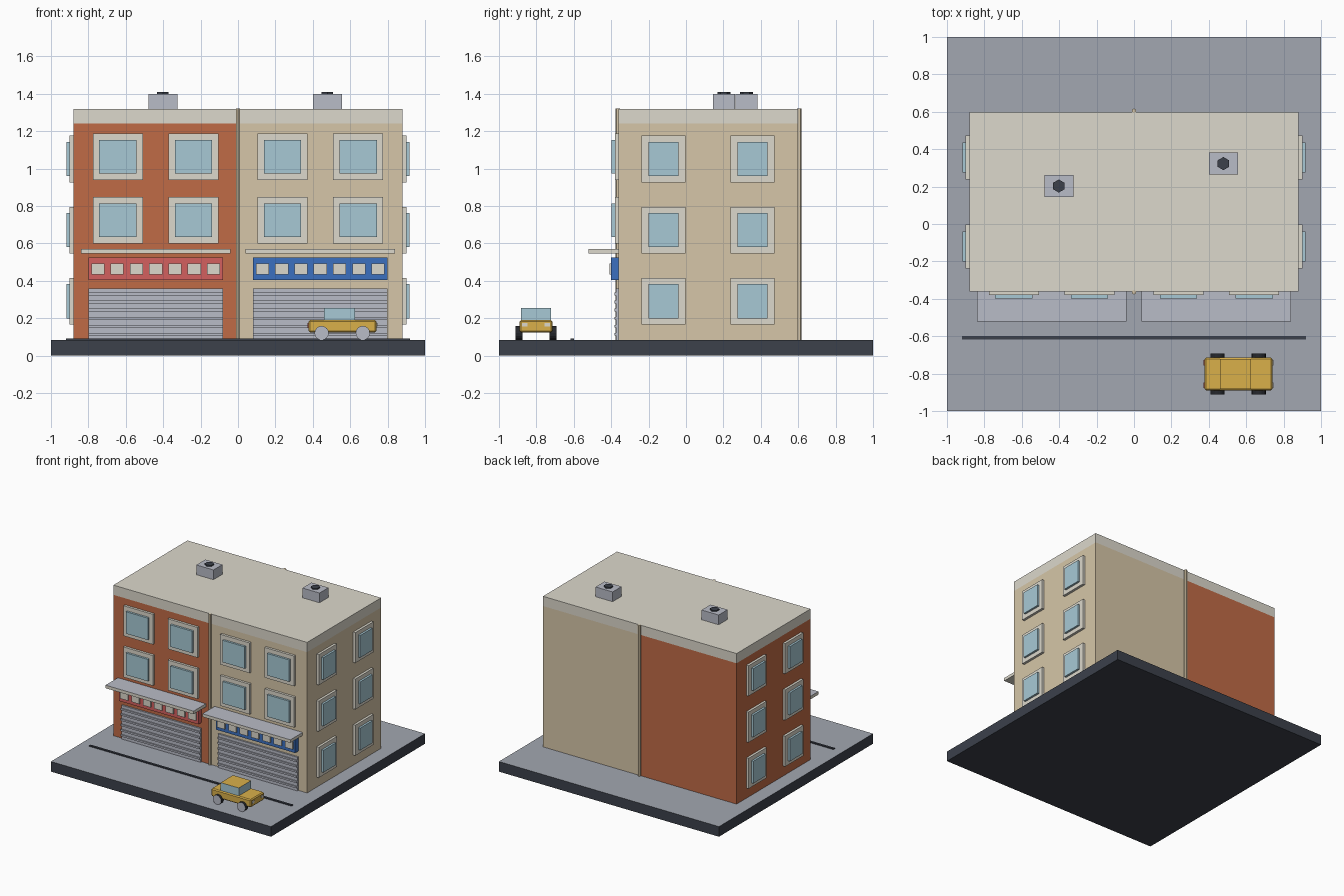
import bpy, bmesh, math

if "Cube" in bpy.data.objects:
    bpy.data.objects.remove(bpy.data.objects["Cube"])

G = 0.083  # ground level


def material(name, hexcode):
    rgb = [int(hexcode[i:i + 2], 16) / 255 for i in (0, 2, 4)]
    lin = [c / 12.92 if c <= 0.04045 else ((c + 0.055) / 1.055) ** 2.4 for c in rgb]
    m = bpy.data.materials.new(name)
    m.diffuse_color = (*lin, 1)
    m.use_nodes = True
    m.node_tree.nodes["Principled BSDF"].inputs["Base Color"].default_value = m.diffuse_color
    return m


DARK = material("asphalt", "3c414b")
PAVE = material("paving", "a2a7b1")
BRICK = material("brick", "c06b46")
TAN = material("tan_render", "d6c6a8")
CREAM = material("cream_trim", "dcd8cc")
METAL = material("metal", "b9bcc7")
GLASS = material("glass", "a7c9d5")
RED = material("red", "d4605f")
BLUE = material("blue", "3b70c0")
YELLOW = material("yellow_paint", "dab04a")
TYRE = material("tyre", "26282d")


def finish(bm, name, mat, top=None):
    me = bpy.data.meshes.new(name)
    bm.normal_update()
    me.materials.append(mat)
    if top:
        me.materials.append(top)
        for f in bm.faces:
            f.material_index = int(f.normal.z > 0.9)
    bm.to_mesh(me)
    bm.free()
    ob = bpy.data.objects.new(name, me)
    bpy.context.collection.objects.link(ob)
    return ob


def box(name, x, y, z, mat, top=None):
    """Box from (min, max) ranges, optionally with another material on top."""
    bm = bmesh.new()
    bmesh.ops.create_cube(bm, size=1)
    for v in bm.verts:
        v.co = [r[0] if c < 0 else r[1] for c, r in zip(v.co, (x, y, z))]
    return finish(bm, name, mat, top)


def cylinder(name, loc, r, depth, sides, mat, top=None):
    bm = bmesh.new()
    bmesh.ops.create_cone(bm, cap_ends=True, segments=sides, radius1=r, radius2=r, depth=depth)
    ob = finish(bm, name, mat, top)
    ob.location = loc
    return ob


def span(c, size):
    return (c - size / 2, c + size / 2)


# ground slab and road line
box("ground_slab", (-1, 1), (-1, 1), (0, G), DARK, PAVE)
box("road_line", (-0.92, 0.92), (-0.618, -0.6), (G, G + 0.008), DARK)

# the two houses with their shop fronts
for side, s, wall, sign in (("left", -1, BRICK, RED), ("right", 1, TAN, BLUE)):
    c = 0.44 * s
    box(side + "_house", span(c, 0.88), (-0.36, 0.6), (G, 1.24), wall)
    box(side + "_shutter", span(c, 0.72), (-0.373, -0.36), (G, 0.36), METAL)
    for i in range(6):
        box(side + "_shutter_slat", span(c, 0.72), (-0.383, -0.373),
            span(0.115 + 0.043 * i, 0.014), METAL)
    box(side + "_shop_sign", span(c, 0.72), (-0.4, -0.36), (0.405, 0.525), sign)
    for i in range(7):
        box(side + "_sign_panel", span(c + 0.103 * (i - 3), 0.07), (-0.41, -0.4),
            (0.433, 0.493), CREAM)
    box(side + "_awning", span(c, 0.8), (-0.52, -0.36), (0.545, 0.57), CREAM, METAL)

    # front windows
    for x in (c - 0.202, c + 0.202):
        for z in (0.724, 1.063):
            box("front_window_frame", span(x, 0.268), (-0.38, -0.36), span(z, 0.248), CREAM)
            box("front_window_glass", span(x, 0.2), (-0.397, -0.38), span(z, 0.18), GLASS)

    # side windows
    for y in (-0.12, 0.356):
        for z in (0.291, 0.671, 1.052):
            box("side_window_frame", sorted((0.88 * s, 0.9 * s)), span(y, 0.234),
                span(z, 0.25), CREAM)
            box("side_window_glass", sorted((0.9 * s, 0.917 * s)), span(y, 0.16),
                span(z, 0.182), GLASS)

# roof and drainpipes
box("roof", (-0.88, 0.88), (-0.36, 0.6), (1.24, 1.32), CREAM)
for y in (-0.365, 0.606):
    cylinder("drainpipe", (0, y, (G + 1.321) / 2), 0.012, 1.321 - G, 6, TAN)

# roof vents
for x, y in ((-0.402, 0.203), (0.478, 0.323)):
    box("roof_vent", span(x, 0.155), span(y, 0.116), (1.32, 1.4), METAL)
    cylinder("vent_cap", (x, y, 1.405), 0.035, 0.01, 6, DARK)

# car
CY = -0.802
body = box("car_body", (0.378, 0.74), span(CY, 0.176), (0.125, 0.19), YELLOW)
bev = body.modifiers.new("bevel", 'BEVEL')
bev.width = 0.008
bev.segments = 1
box("car_cabin", (0.46, 0.625), span(CY, 0.16), (0.19, 0.255), GLASS, YELLOW)
for s in (-1, 1):
    y = CY + 0.06 * s
    box("tail_light", (0.372, 0.382), span(y, 0.03), (0.148, 0.174), RED)
    box("head_light", (0.737, 0.745), span(y, 0.03), (0.155, 0.174), CREAM)
    for x in (0.447, 0.667):
        w = cylinder("wheel", (x, CY + 0.091 * s, G + 0.038), 0.038, 0.036, 16, TYRE, METAL)
        w.rotation_euler.x = -s * math.pi / 2
